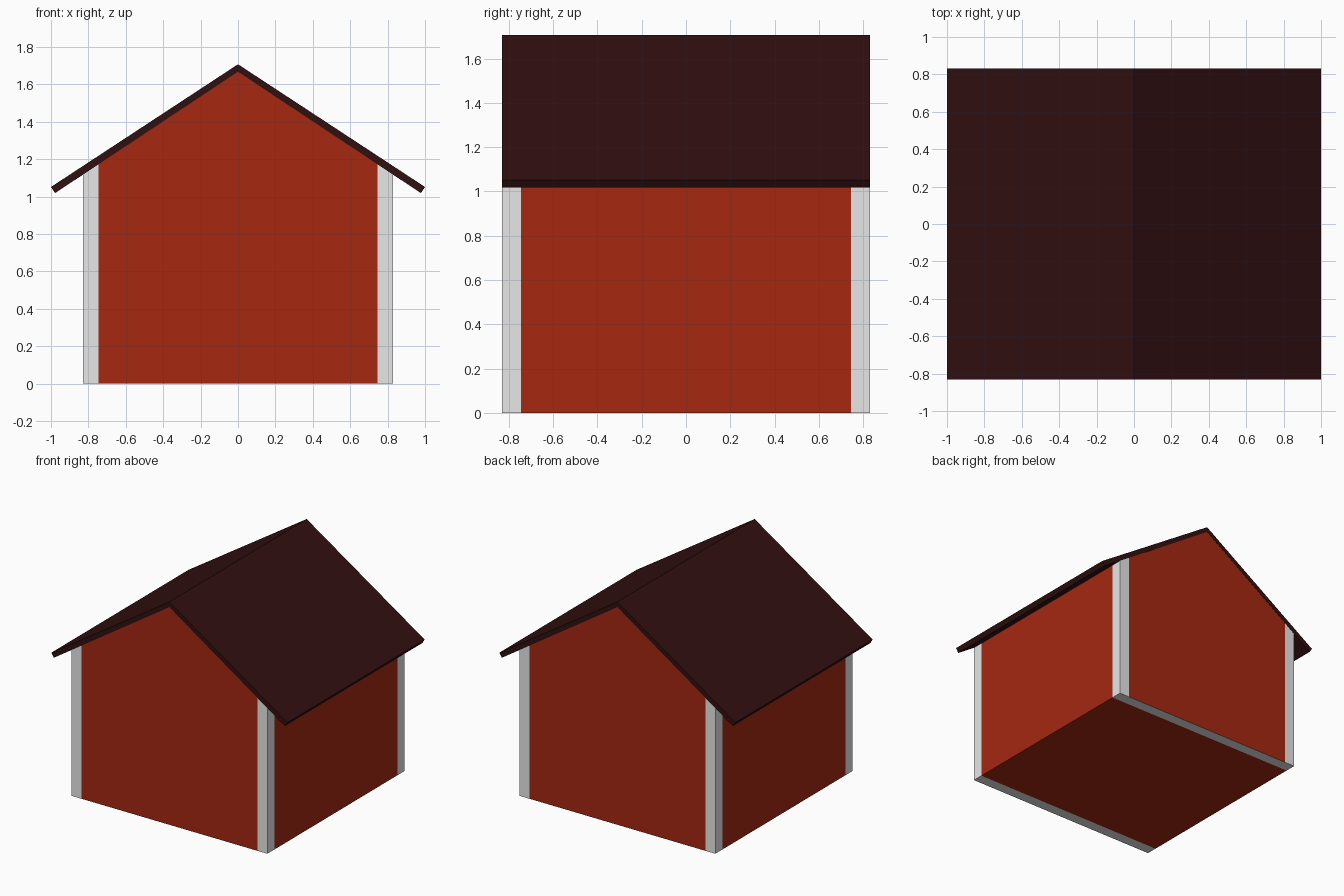
import bpy, bmesh

if "Cube" in bpy.data.objects:
    bpy.data.objects.remove(bpy.data.objects["Cube"])

W = 0.83      # half width and half depth of the walls
TRIM = 0.745  # where the pale corner boards begin


def material(name, rgb):
    m = bpy.data.materials.new(name)
    m.diffuse_color = (*rgb, 1.0)
    m.use_nodes = True
    m.node_tree.nodes["Principled BSDF"].inputs["Base Color"].default_value = m.diffuse_color
    return m


def prism(name, profile, half_depth, mats):
    """Extrude an x-z profile along y, centred on y = 0."""
    bm = bmesh.new()
    front = bm.faces.new([bm.verts.new((x, -half_depth, z)) for x, z in profile])
    ext = bmesh.ops.extrude_face_region(bm, geom=[front], use_keep_orig=True)
    moved = [v for v in ext["geom"] if isinstance(v, bmesh.types.BMVert)]
    bmesh.ops.translate(bm, verts=moved, vec=(0, 2 * half_depth, 0))
    bmesh.ops.recalc_face_normals(bm, faces=bm.faces[:])
    me = bpy.data.meshes.new(name)
    for m in mats:
        me.materials.append(m)
    ob = bpy.data.objects.new(name, me)
    bpy.context.collection.objects.link(ob)
    return ob, bm


red = material("barn red", (0.38, 0.021, 0.0056))
pale = material("pale trim", (0.8, 0.8, 0.8))
dark = material("dark roof", (0.031, 0.005, 0.0055))

# Walls: gabled prism, cut along the corner boards
walls, bm = prism("walls", [(-W, 0), (W, 0), (W, 1.118), (0, 1.668), (-W, 1.118)],
                  W, [red, pale])
for axis in (0, 1):
    for s in (-1, 1):
        n = [0, 0, 0]
        n[axis] = 1
        bmesh.ops.bisect_plane(bm, geom=bm.verts[:] + bm.edges[:] + bm.faces[:],
                               plane_co=[c * s * TRIM for c in n], plane_no=n)
# Corner boards on the walls, strips along front and back underneath
bm.normal_update()
for f in bm.faces:
    c = f.calc_center_median()
    across = c.x if abs(f.normal.y) > 0.9 else c.y
    f.material_index = int(abs(across) > TRIM)
# The slopes are covered by the roof
bmesh.ops.delete(bm, geom=[f for f in bm.faces if f.normal.z > 0.1], context="FACES")
bm.to_mesh(walls.data)
bm.free()

# Roof: chevron slab with square-cut eaves, flush with the gables
roof, bm = prism("roof", [(0, 1.707), (-1, 1.051), (-0.978, 1.018), (0, 1.667),
                          (0.978, 1.018), (1, 1.051)], W + 0.001, [dark])
bm.to_mesh(roof.data)
bm.free()
